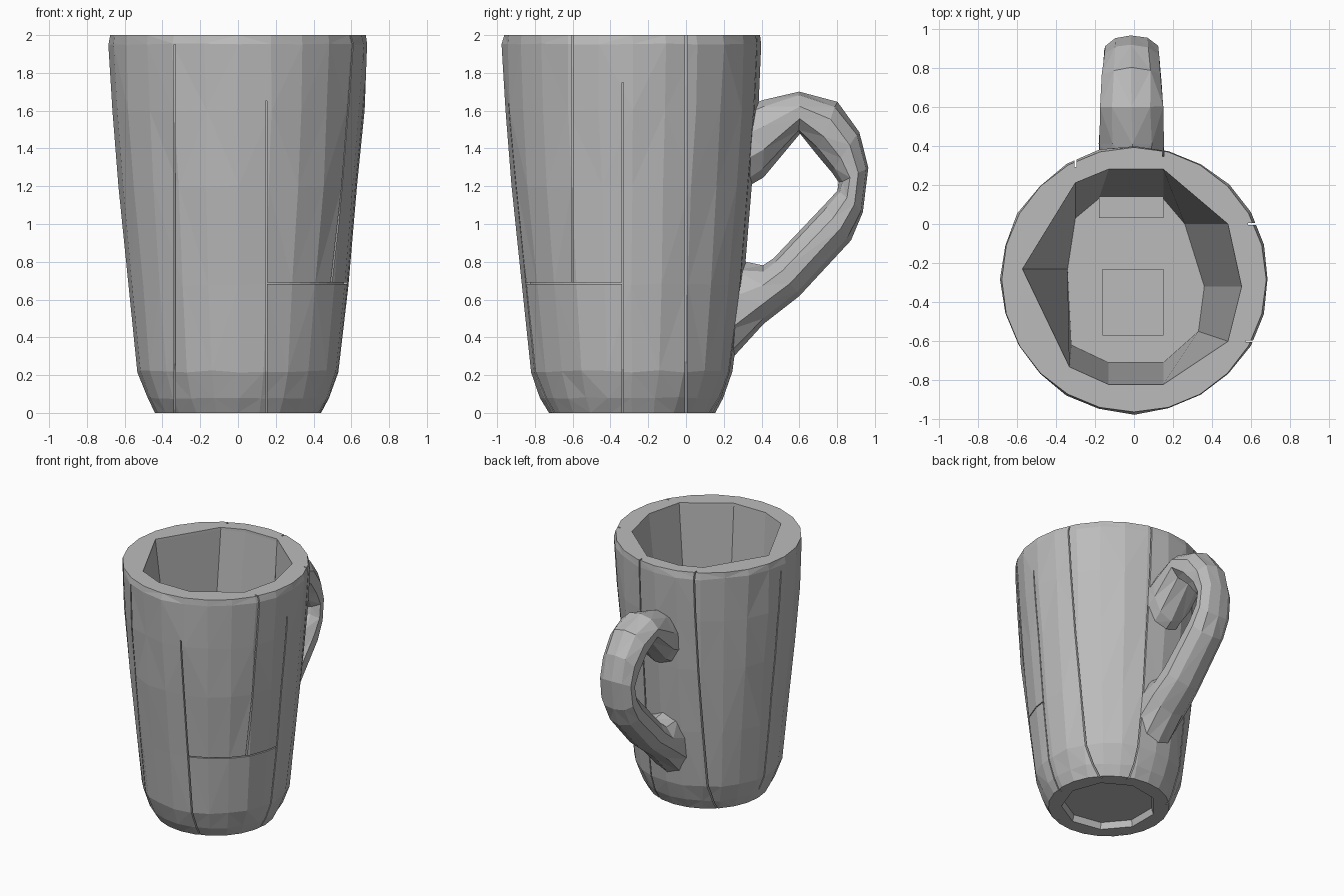
import bpy, bmesh, math, random
from mathutils import Vector, Matrix

random.seed(4)
if "Cube" in bpy.data.objects:
    bpy.data.objects.remove(bpy.data.objects["Cube"], do_unlink=True)

CENTRE = Vector((0, -0.285, 0))
PROFILE = [(0.44, 0), (0.485, 0.08), (0.535, 0.22), (0.585, 0.68),
           (0.635, 1.2), (0.667, 1.6), (0.686, 1.95), (0.677, 2.0)]

clay = bpy.data.materials.new("grey_clay")
clay.use_nodes = True
clay.diffuse_color = (0.5, 0.5, 0.5, 1)
clay.node_tree.nodes["Principled BSDF"].inputs["Base Color"].default_value = (0.5, 0.5, 0.5, 1)


def loft(name, rings, jitter=0.0):
    """Closed solid through rings of equal point count."""
    bm = bmesh.new()
    loops = [[bm.verts.new(p) for p in ring] for ring in rings]
    n = len(loops[0])
    for a, b in zip(loops, loops[1:]):
        for i in range(n):
            j = (i + 1) % n
            bm.faces.new((a[i], a[j], b[j], b[i]))
    bm.faces.new(loops[0])
    bm.faces.new(loops[-1])
    if jitter:
        # Uneven hand-faceted surface, keeping both ends flat
        for loop in loops[1:-1]:
            for v in loop:
                v.co += Vector([random.uniform(-jitter, jitter) for _ in range(3)])
        bmesh.ops.triangulate(bm, faces=[f for f in bm.faces if len(f.verts) == 4])
    bmesh.ops.recalc_face_normals(bm, faces=bm.faces)
    mesh = bpy.data.meshes.new(name)
    bm.to_mesh(mesh)
    bm.free()
    mesh.materials.append(clay)
    obj = bpy.data.objects.new(name, mesh)
    bpy.context.collection.objects.link(obj)
    return obj


def cut(target, cutter):
    mod = target.modifiers.new("cut", "BOOLEAN")
    mod.operation, mod.solver, mod.object = "DIFFERENCE", "EXACT", cutter
    bpy.context.view_layer.objects.active = target
    bpy.ops.object.modifier_apply(modifier=mod.name)
    bpy.data.objects.remove(cutter, do_unlink=True)


def circle(r, z, n=24):
    return [CENTRE + Vector((r * math.cos(t), r * math.sin(t), z))
            for t in (math.tau * i / n for i in range(n))]


def radius(z):
    for (r0, z0), (r1, z1) in zip(PROFILE, PROFILE[1:]):
        if z <= z1:
            return r0 + (r1 - r0) * (z - z0) / (z1 - z0)
    return PROFILE[-1][0]


def seam(turn, offset, z0, z1, width=0.009):
    """Narrow upright groove; offset is measured sideways from the axis."""
    zs = [z0 + (z1 - z0) * i / 7 for i in range(8)]
    path = [(math.sqrt(radius(z) ** 2 - offset ** 2) - 0.03, z) for z in zs]
    path += [(0.9, z1), (0.9, z0)]
    spin = Matrix.Rotation(math.radians(turn), 3, "Z")
    rings = [[CENTRE + spin @ Vector((d, offset + s, z)) for d, z in path]
             for s in (-width / 2, width / 2)]
    cut(cup, loft("seam_cutter", rings))


# Cup body
cup = loft("cup_body", [circle(r, z) for r, z in PROFILE], 0.006)

# Angular hollow, from the rim down to a smaller floor
rim = [(-0.57, -0.23), (-0.3, 0.21), (-0.13, 0.28), (0.15, 0.28), (0.48, 0),
       (0.55, -0.32), (0.48, -0.6), (0.15, -0.82), (-0.13, -0.82), (-0.33, -0.73)]
floor = [(-0.34, -0.23), (-0.3, 0.03), (-0.18, 0.13), (0.15, 0.13), (0.26, 0),
         (0.36, -0.32), (0.33, -0.55), (0.15, -0.71), (-0.13, -0.71), (-0.32, -0.62)]
over = [(x * 1.01, y * 1.01) for x, y in rim]
cut(cup, loft("hollow_cutter", [[(x, y, z) for x, y in ring]
                                for ring, z in ((floor, 0.2), (rim, 1.98), (over, 2.1))]))

# Recess under the foot
cut(cup, loft("foot_cutter", [circle(0.37, -0.1, 9), circle(0.33, 0.05, 9)]))

# Upright seams: front, left side, back and right side
for args in [(-90, -0.335, -0.02, 1.95), (-90, 0.15, -0.02, 1.65), (0, -0.315, 0.69, 2.02),
             (0, -0.05, -0.02, 1.75), (0, 0.285, -0.02, 2.02), (90, -0.15, -0.02, 2.02),
             (90, 0.3, -0.02, 2.02), (180, -0.05, 0.1, 1.9)]:
    seam(*args)

# Short level seam on the front left
angles = [math.radians(-75 + 7 * i) for i in range(11)]
arc = [(0.9, t) for t in angles] + [(radius(0.685) - 0.025, t) for t in reversed(angles)]
cut(cup, loft("level_cutter", [[CENTRE + Vector((r * math.cos(t), r * math.sin(t), z))
                                for r, t in arc] for z in (0.682, 0.69)]))

# Low blocks on the floor of the cup
for name, x0, x1, y0, y1, h in [("floor_back_step", -0.18, 0.15, 0.03, 0.14, 0.38),
                                ("floor_centre_block", -0.16, 0.15, -0.57, -0.23, 0.23)]:
    loft(name, [[(x0, y0, z), (x1, y0, z), (x1, y1, z), (x0, y1, z)] for z in (0.15, h)])

# Handle: each section gives inner (y, z), outer (y, z) and half width
sections = [((0.33, 1.2), (0.33, 1.63), 0.16), ((0.41, 1.25), (0.41, 1.66), 0.165),
            ((0.6, 1.48), (0.6, 1.7), 0.16), ((0.69, 1.37), (0.8, 1.65), 0.15),
            ((0.77, 1.27), (0.92, 1.49), 0.14), ((0.81, 1.22), (0.968, 1.3), 0.135),
            ((0.8, 1.18), (0.94, 1.06), 0.14), ((0.73, 1.1), (0.87, 0.91), 0.145),
            ((0.46, 0.82), (0.6, 0.62), 0.155), ((0.41, 0.78), (0.41, 0.47), 0.165),
            ((0.27, 0.81), (0.2, 0.24), 0.165)]
rings = []
for (yi, zi), (yo, zo), w in sections:
    ring = []
    for i in range(10):
        t = math.tau * i / 10
        k = (1 + math.cos(t)) / 2
        ring.append((-0.012 + w * math.sin(t) * 1.05, yi + (yo - yi) * k, zi + (zo - zi) * k))
    rings.append(ring)
loft("handle", rings, 0.004)
